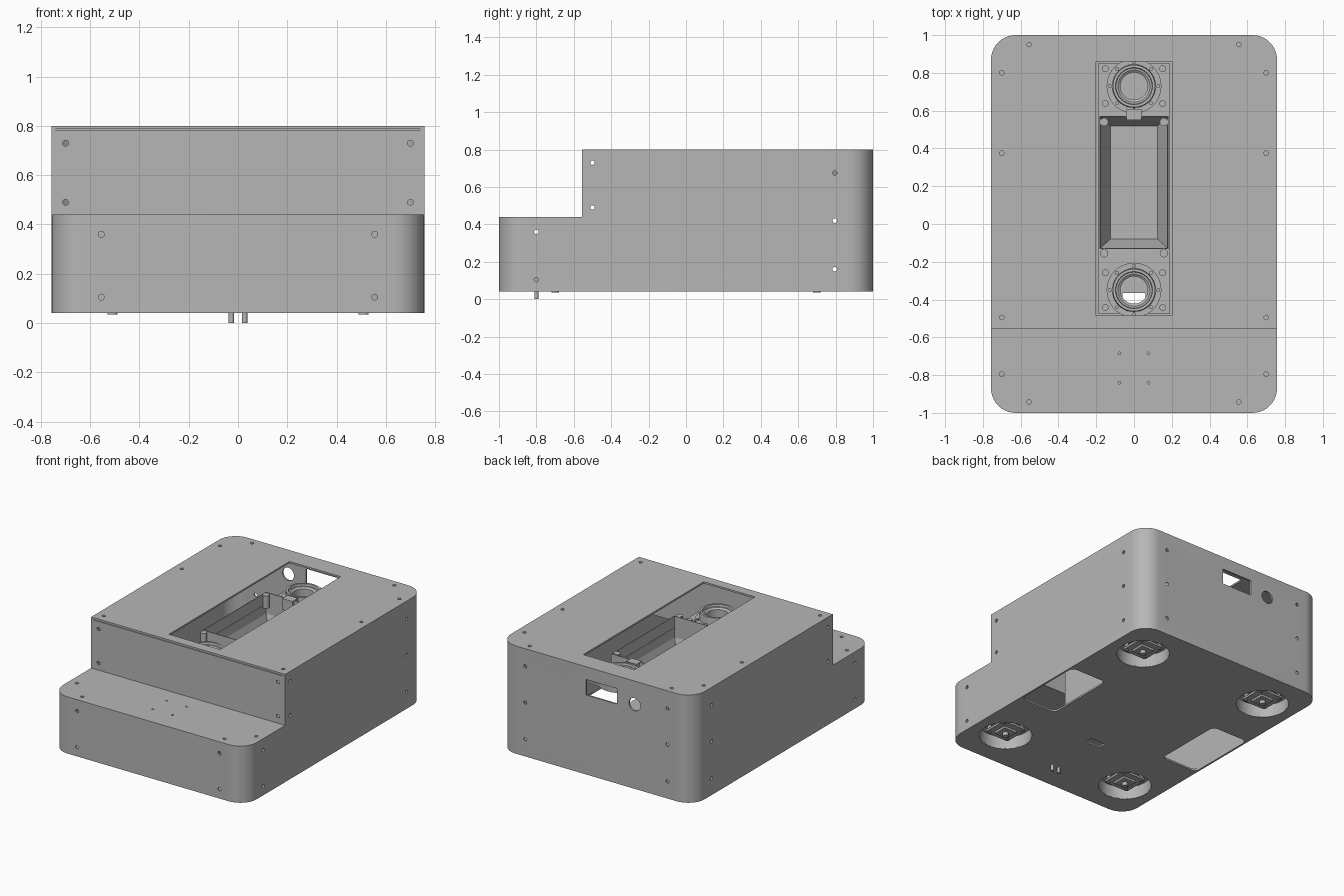
import bpy, bmesh, math
from mathutils import Matrix, Vector

old = bpy.data.objects.get("Cube")
if old:
    bpy.data.objects.remove(old, do_unlink=True)

GREY = (0.47, 0.47, 0.47, 1)
mat = bpy.data.materials.new("plain grey")
mat.use_nodes = True
mat.diffuse_color = GREY
mat.node_tree.nodes["Principled BSDF"].inputs["Base Color"].default_value = GREY

W, T = 0.757, 0.012          # half width, wall thickness
Z0, Z1, STEP_Z, STEP_Y = 0.04, 0.80, 0.44, -0.555


def prism(bm, x0, x1, y0, y1, z0, z1, r=0, seg=10):
    """Upright block with optional rounded vertical corners."""
    pts = []
    corners = [(x1 - r, y1 - r), (x0 + r, y1 - r), (x0 + r, y0 + r), (x1 - r, y0 + r)]
    for i, (cx, cy) in enumerate(corners):
        for k in range(seg + 1 if r else 1):
            a = math.pi / 2 * (i + k / seg)
            pts.append((cx + r * math.cos(a), cy + r * math.sin(a)))
    low = [bm.verts.new((x, y, z0)) for x, y in pts]
    high = [bm.verts.new((x, y, z1)) for x, y in pts]
    bm.faces.new(low[::-1])
    bm.faces.new(high)
    n = len(pts)
    for i in range(n):
        j = (i + 1) % n
        bm.faces.new((low[i], low[j], high[j], high[i]))


def rod(bm, centre, r, length, axis="Z", seg=16):
    turn = {"Z": Matrix(), "X": Matrix.Rotation(math.pi / 2, 4, "Y"),
            "Y": Matrix.Rotation(math.pi / 2, 4, "X")}[axis]
    bmesh.ops.create_cone(bm, cap_ends=True, segments=seg, radius1=r, radius2=r,
                          depth=length, matrix=Matrix.Translation(centre) @ turn)


def lathe(bm, x, y, profile, seg=40):
    """Closed (radius, z) profile turned around an upright axis."""
    rings = [[bm.verts.new((x + r * math.cos(a), y + r * math.sin(a), z)) for r, z in profile]
             for a in (2 * math.pi * k / seg for k in range(seg))]
    n = len(profile)
    for k in range(seg):
        p, q = rings[k], rings[(k + 1) % seg]
        for i in range(n):
            j = (i + 1) % n
            bm.faces.new((p[i], q[i], q[j], p[j]))


def finish(bm, name):
    bmesh.ops.recalc_face_normals(bm, faces=bm.faces)
    me = bpy.data.meshes.new(name)
    bm.to_mesh(me)
    bm.free()
    me.materials.append(mat)
    ob = bpy.data.objects.new(name, me)
    bpy.context.collection.objects.link(ob)
    return ob


def cut(ob, bm):
    """Subtract the shapes in bm from the object."""
    tool = finish(bm, "cutter")
    tool.hide_render = True
    mod = ob.modifiers.new("cut", "BOOLEAN")
    mod.operation, mod.solver, mod.object = "DIFFERENCE", "EXACT", tool
    bpy.context.view_layer.update()
    me = bpy.data.meshes.new_from_object(ob.evaluated_get(bpy.context.evaluated_depsgraph_get()))
    ob.modifiers.clear()
    ob.data = me
    bpy.data.objects.remove(tool, do_unlink=True)


def smooth(ob):
    bpy.ops.object.select_all(action="DESELECT")
    ob.select_set(True)
    bpy.context.view_layer.objects.active = ob
    bpy.ops.object.shade_smooth_by_angle(angle=math.radians(30))


# Stepped hollow housing
def stepped(name, inset):
    bm = bmesh.new()
    prism(bm, -W + inset, W - inset, -1 + inset, 1 - inset, Z0 + inset, Z1 - inset, 0.13 - inset)
    ob = finish(bm, name)
    bm = bmesh.new()
    prism(bm, -1, 1, -2, STEP_Y + inset, STEP_Z - inset, 1)
    cut(ob, bm)
    return ob


housing = stepped("housing", 0)
cavity = stepped("cavity", T)
bm = bmesh.new()
bm.from_mesh(cavity.data)
bpy.data.objects.remove(cavity, do_unlink=True)
cut(housing, bm)

# Openings in the housing
bm = bmesh.new()
prism(bm, -0.2, 0.2, -0.485, 0.86, 0.7, 0.9)               # top opening
prism(bm, -0.74, 0.74, -0.6, -0.545, 0.783, 0.787)         # seam under the lid
prism(bm, -0.06, 0.06, -0.425, -0.365, 0, 0.1)             # bottom slot
prism(bm, -0.16, 0.08, 0.95, 1.05, 0.6, 0.71)              # back socket
rod(bm, (-0.3, 1, 0.635), 0.045, 0.1, "Y", 32)
for s in (-1, 1):
    prism(bm, *sorted((s * 0.46, s * 0.744)), -0.26, 0.26, 0, 0.1, 0.04)   # bottom notches
    for y in (-0.7, 0.7):
        rod(bm, (s * 0.51, y, Z0), 0.172, 0.06, "Z", 48)   # wheel wells
cut(housing, bm)

# Screw holes
bm = bmesh.new()
R = 0.012
for s in (-1, 1):
    for y, z in [(-0.8, 0.36), (-0.8, 0.105), (-0.5, 0.73), (-0.5, 0.49),
                 (0.795, 0.675), (0.795, 0.42), (0.795, 0.16)]:
        rod(bm, (s * W, y, z), R, 0.06, "X")
    for x, y, z in [(0.555, -1, 0.36), (0.555, -1, 0.105), (0.7, STEP_Y, 0.73), (0.7, STEP_Y, 0.49),
                    (0.555, 1, 0.675), (0.555, 1, 0.42), (0.555, 1, 0.16)]:
        rod(bm, (s * x, y, z), R, 0.06, "Y")
    for x, y, z in [(0.555, 0.95, Z1), (0.7, 0.8, Z1), (0.7, 0.375, Z1), (0.7, -0.495, Z1),
                    (0.7, -0.795, STEP_Z), (0.555, -0.942, STEP_Z)]:
        rod(bm, (s * x, y, z), R, 0.06)
    for y in (-0.685, -0.84):
        rod(bm, (s * 0.077, y, STEP_Z), 0.007, 0.06)
cut(housing, bm)
smooth(housing)

# Wheel wells with mounting plates and axle stubs
wells, mounts = bmesh.new(), bmesh.new()
for sx in (-1, 1):
    for sy in (-1, 1):
        x, y = sx * 0.51, sy * 0.7
        lathe(wells, x, y, [(0.172, 0.045), (0.18, 0.045), (0.18, 0.14), (0.001, 0.14),
                            (0.001, 0.13), (0.172, 0.13)])
        prism(mounts, x - 0.095, x + 0.095, y - 0.095, y + 0.095, 0.075, 0.09, 0.015, 4)
        prism(mounts, x - 0.05, x + 0.05, y - 0.05, y + 0.05, 0.06, 0.131)
        rod(mounts, (x, y, 0.055), 0.02, 0.04)
        for a in (-1, 1):
            for b in (-1, 1):
                rod(mounts, (x + a * 0.075, y + b * 0.075, 0.1), 0.012, 0.06)
smooth(finish(wells, "wheel_wells"))
smooth(finish(mounts, "wheel_mounts"))

# Contact pins under the front
bm = bmesh.new()
for s in (-1, 1):
    rod(bm, (s * 0.027, -0.8, 0.04), 0.011, 0.08)
smooth(finish(bm, "contact_pins"))

# Inner deck, pierced for the rings and trough
RING_Y, DECK = (-0.35, 0.73), 0.62
bm = bmesh.new()
prism(bm, -0.19, 0.19, -0.475, 0.85, DECK - 0.015, DECK)
deck = finish(bm, "inner_deck")
bm = bmesh.new()
prism(bm, -0.175, 0.175, -0.13, 0.57, 0.5, 0.7)
for y in RING_Y:
    rod(bm, (0, y, DECK), 0.09, 0.1, "Z", 40)
cut(deck, bm)

# Deck side supports
bm = bmesh.new()
for s in (-1, 1):
    prism(bm, *sorted((s * 0.18, s * 0.19)), -0.475, -0.06, Z0 + 0.01, DECK - 0.01)
finish(bm, "deck_supports")

# Flanged rings with bolts
rings, bolts = bmesh.new(), bmesh.new()
for y in RING_Y:
    lathe(rings, 0, y, [(0.072, 0.6), (0.145, 0.6), (0.145, 0.645), (0.115, 0.645), (0.112, 0.70),
                        (0.098, 0.70), (0.095, 0.685), (0.085, 0.685), (0.072, 0.675)])
    for k in range(8):
        a = math.pi / 4 * k
        rod(bolts, (0.128 * math.cos(a), y + 0.128 * math.sin(a), 0.645), 0.01, 0.02)
    for sx in (-1, 1):
        for sy in (-1, 1):
            rod(bolts, (sx * 0.152, y + sy * 0.092, DECK), 0.018, 0.03)
smooth(finish(rings, "flanged_rings"))
smooth(finish(bolts, "deck_bolts"))

# Tapered trough between the rings
bm = bmesh.new()
levels = []
for hx, y0, y1, z in [(0.18, -0.13, 0.57, 0.70), (0.18, -0.13, 0.57, 0.55), (0.125, -0.08, 0.52, 0.42)]:
    levels.append([bm.verts.new(p) for p in ((-hx, y0, z), (hx, y0, z), (hx, y1, z), (-hx, y1, z))])
for up, down in zip(levels, levels[1:]):
    for i in range(4):
        j = (i + 1) % 4
        bm.faces.new((up[i], up[j], down[j], down[i]))
bm.faces.new(levels[-1])
trough = finish(bm, "trough")
thick = trough.modifiers.new("thickness", "SOLIDIFY")
thick.thickness, thick.offset = 0.008, 0

# Corner posts and latch tab of the trough
bm = bmesh.new()
for s in (-1, 1):
    for y in (-0.155, 0.54):
        rod(bm, (s * 0.158, y, 0.655), 0.022, 0.09)
prism(bm, -0.04, 0.04, 0.55, 0.61, DECK, 0.7)
smooth(finish(bm, "trough_posts"))
